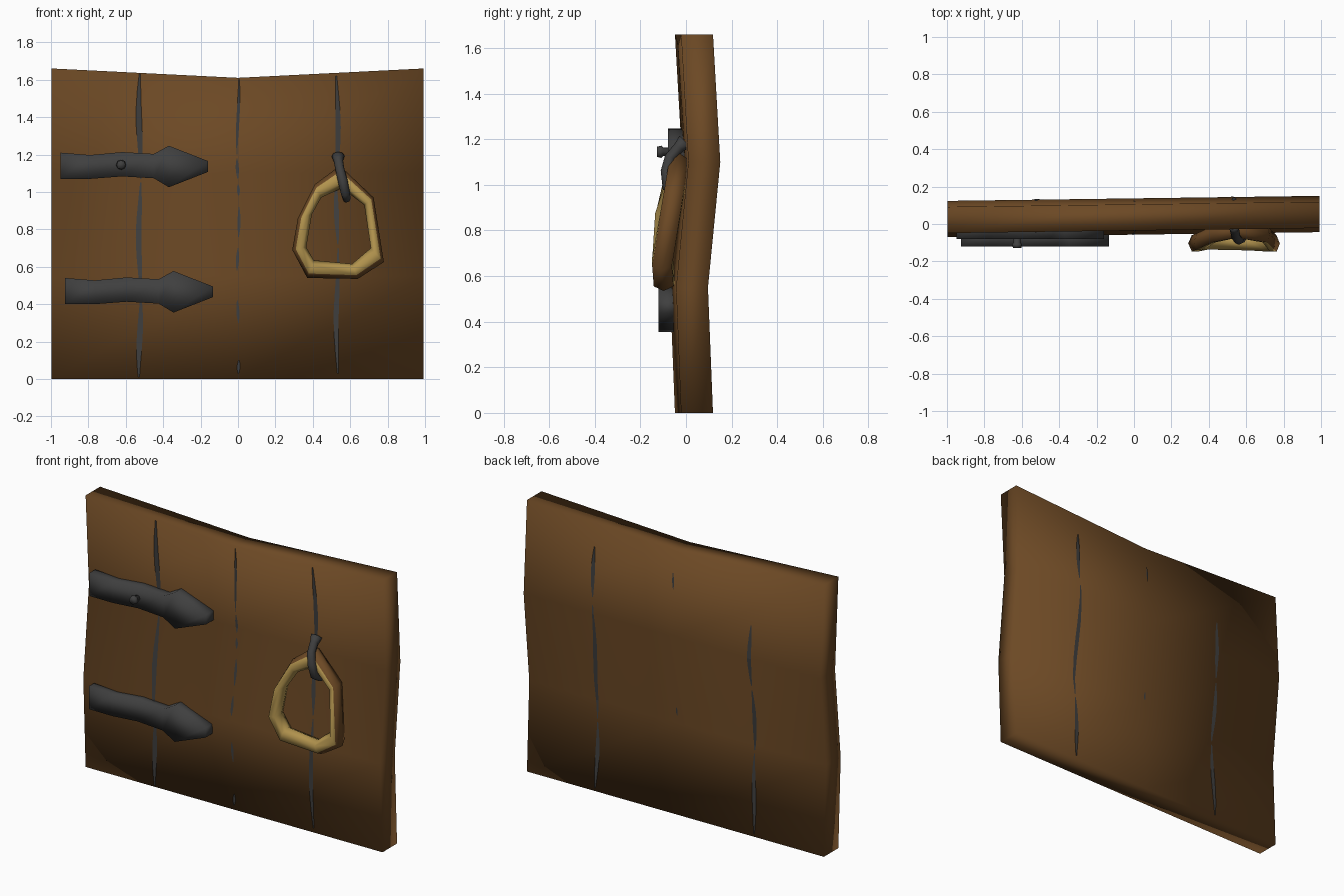
import bpy, bmesh, math
from mathutils import Vector

if "Cube" in bpy.data.objects:
    bpy.data.objects.remove(bpy.data.objects["Cube"])


def material(name, rgb):
    m = bpy.data.materials.new(name)
    m.diffuse_color = (*rgb, 1)
    m.use_nodes = True
    m.node_tree.nodes["Principled BSDF"].inputs["Base Color"].default_value = m.diffuse_color
    return m


WOOD = material("brown wood", (0.150, 0.066, 0.018))
IRON = material("dark iron", (0.050, 0.050, 0.050))
BRASS = material("old brass", (0.44, 0.29, 0.075))


def finish(name, bm, mats, smooth=True):
    bmesh.ops.recalc_face_normals(bm, faces=bm.faces)
    for f in bm.faces:
        f.smooth = smooth
    me = bpy.data.meshes.new(name)
    bm.to_mesh(me)
    bm.free()
    for m in mats:
        me.materials.append(m)
    ob = bpy.data.objects.new(name, me)
    bpy.context.collection.objects.link(ob)
    return ob


def loft(name, rings, mats, closed=False, mat_rule=None, smooth=True):
    """Skin a row of cross-sections; closed joins the last to the first."""
    bm = bmesh.new()
    vs = [[bm.verts.new(p) for p in r] for r in rings]
    n, k = len(rings), len(rings[0])
    for i in range(n if closed else n - 1):
        a, b = vs[i], vs[(i + 1) % n]
        for j in range(k):
            f = bm.faces.new((a[j], a[(j + 1) % k], b[(j + 1) % k], b[j]))
            if mat_rule:
                f.material_index = mat_rule(j)
    if not closed:
        bm.faces.new(vs[0])
        bm.faces.new(vs[-1])
    return finish(name, bm, mats, smooth)


# Warped door panel: rows of (height, middle depth), slightly turned about z
ROWS = [(0, 0.035), (0.55, 0.013), (1.1, 0.067), (1.66, 0.035)]
HALF, TILT = 0.07, 0.0135


def door_y(x, z, side):
    for (z0, y0), (z1, y1) in zip(ROWS, ROWS[1:]):
        if z <= z1:
            return y0 + (y1 - y0) * (z - z0) / (z1 - z0) + TILT * x + side * HALF
    return ROWS[-1][1] + TILT * x + side * HALF


sections = []
for x in (-0.997, 0, 0.993):
    ring = []
    for side, rows in ((-1, ROWS), (1, ROWS[::-1])):
        for z, y in rows:
            dip = 0.05 if x == 0 and z > 1.6 else 0
            ring.append((x, y + TILT * x + side * HALF, z - dip))
    sections.append(ring)

bm = bmesh.new()
vs = [[bm.verts.new(p) for p in r] for r in sections]
for a, b in zip(vs, vs[1:]):
    for j in range(8):
        bm.faces.new((a[j], a[(j + 1) % 8], b[(j + 1) % 8], b[j]))
for r in (vs[0], vs[-1]):           # end faces as quads
    for j in range(3):
        bm.faces.new((r[j], r[j + 1], r[6 - j], r[7 - j]))
finish("door_panel", bm, [WOOD])

# Ragged plank seams, laid just over the front and back faces
SEAMS = [
    (-1, -0.525, 0.030, [(0.01, 0.44), (0.46, 1.05), (1.07, 1.63)]),
    (-1, 0.0, 0.016, [(1.2, 1.6), (1.07, 1.18), (0.98, 1.04), (0.76, 0.92),
                      (0.58, 0.7), (0.3, 0.42), (0.03, 0.1)]),
    (-1, 0.53, 0.026, [(0.03, 0.7), (0.72, 1.05), (1.07, 1.62)]),
    (1, 0.53, 0.026, [(0.02, 0.42), (0.44, 1.15), (1.2, 1.5)]),
    (1, 0.0, 0.012, [(1.38, 1.48), (0.6, 0.65)]),
    (1, -0.525, 0.026, [(0.02, 0.5), (0.52, 0.9), (0.93, 1.3)]),
]
bm = bmesh.new()
for side, x, w, spans in SEAMS:
    for z0, z1 in spans:
        zs = {z0 + (z1 - z0) * i / 6 for i in range(7)}
        zs |= {b for b in (0.55, 1.1) if z0 < b < z1}
        prev = None
        for z in sorted(zs):
            t = (z - z0) / (z1 - z0)
            h = w / 2 * (0.25 + 0.8 * math.sin(math.pi * t))
            cx = x + 0.006 * math.sin(9 * z + 4 * x)
            pair = [bm.verts.new((cx + s * h, door_y(cx, z, side) + side * 0.004, z))
                    for s in (-1, 1)]
            if prev:
                q = (prev[0], prev[1], pair[1], pair[0])
                bm.faces.new(q if side < 0 else q[::-1])
            prev = pair
seams = finish("plank_seams", bm, [IRON], False)

# Spear-tipped hinge straps: (x, top, bottom) along the strap
STRAP = [(-0.95, 1.21, 1.07), (-0.79, 1.197, 1.07), (-0.62, 1.213, 1.083),
         (-0.45, 1.203, 1.073), (-0.37, 1.247, 1.025), (-0.16, 1.165, 1.107)]
for name, dx, dz, y0, y1 in (("upper_hinge_strap", 0, 0, -0.08, 0.02),
                             ("lower_hinge_strap", 0.025, -0.67, -0.12, -0.03)):
    loft(name, [[(x + dx, y0, t + dz), (x + dx, y1, t + dz),
                 (x + dx, y1, b + dz), (x + dx, y0, b + dz)]
                for x, t, b in STRAP], [IRON])

# Rivet on the upper strap
loft("strap_rivet",
     [[(-0.625 + r * math.cos(a * math.pi / 4), y, 1.145 + r * math.sin(a * math.pi / 4))
       for a in range(8)]
      for y, r in ((-0.06, 0.018), (-0.1, 0.018), (-0.108, 0.027), (-0.128, 0.022))], [IRON])

# Pull ring: outer x,z / inner x,z / depth; brown outside, brass front and inside
RING = [(0.37, 0.54, 0.405, 0.635, -0.093), (0.29, 0.69, 0.365, 0.705, -0.103),
        (0.32, 0.86, 0.395, 0.88, -0.092), (0.41, 1.04, 0.445, 0.97, -0.055),
        (0.545, 1.14, 0.555, 1.02, -0.03), (0.725, 0.97, 0.675, 0.93, -0.055),
        (0.78, 0.625, 0.71, 0.70, -0.105), (0.64, 0.535, 0.61, 0.615, -0.098)]
rings = []
for ox, oz, ix, iz, y in RING:
    mid = Vector(((ox + ix) / 2, y, (oz + iz) / 2))
    out = Vector(((ox - ix) / 2, 0, (oz - iz) / 2))
    rings.append([mid + out * math.cos(a * math.pi / 3)
                  + Vector((0, -0.05 * math.sin(a * math.pi / 3), 0)) for a in range(6)])
loft("pull_ring", rings, [WOOD, BRASS], True, lambda j: 0 if j in (0, 5) else 1)

# Iron hook holding the ring: swept along a bent path
HOOK = [((0.535, -0.005, 1.19), 0.035), ((0.537, -0.03, 1.165), 0.025),
        ((0.545, -0.07, 1.12), 0.024), ((0.56, -0.085, 1.06), 0.026),
        ((0.575, -0.08, 0.99), 0.024), ((0.58, -0.04, 0.965), 0.022),
        ((0.58, 0.02, 0.98), 0.02)]
pts = [Vector(p) for p, _ in HOOK]
rings = []
for i, (p, r) in enumerate(HOOK):
    t = (pts[min(i + 1, len(pts) - 1)] - pts[max(i - 1, 0)]).normalized()
    u = (Vector((1, 0, 0)) - t * t.x).normalized()
    v = t.cross(u)
    rings.append([pts[i] + r * (u * math.cos(a * math.pi / 4) + v * math.sin(a * math.pi / 4))
                  for a in range(8)])
loft("ring_hook", rings, [IRON])
